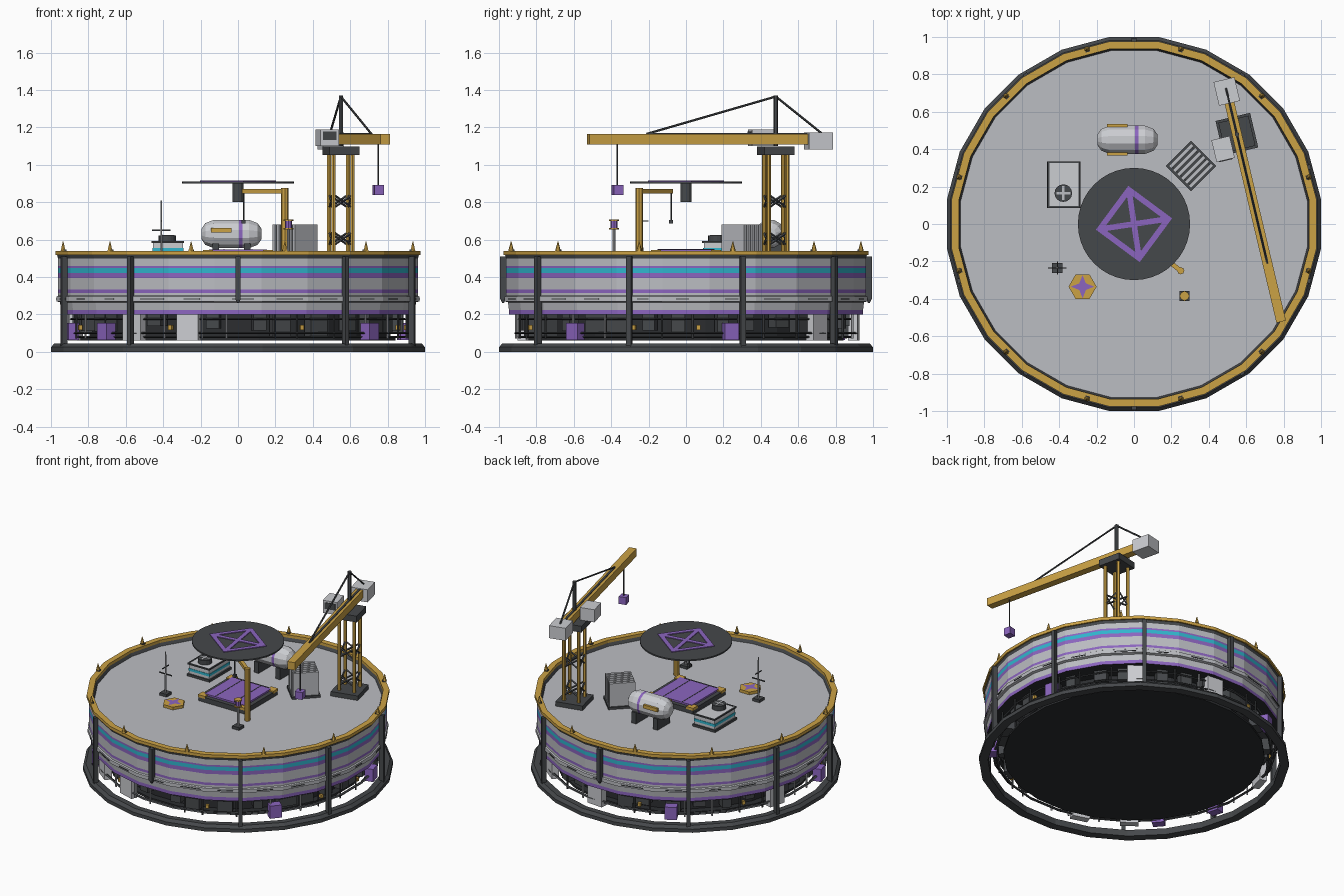
import bpy, bmesh, math, random
from mathutils import Vector, Matrix

random.seed(4)
if "Cube" in bpy.data.objects:
    bpy.data.objects.remove(bpy.data.objects["Cube"])


def material(name, r, g, b):
    m = bpy.data.materials.new(name)
    m.use_nodes = True
    m.diffuse_color = (r, g, b, 1)
    m.node_tree.nodes["Principled BSDF"].inputs["Base Color"].default_value = (r, g, b, 1)
    return m


GREY = material("light grey", .50, .51, .54)
PALE = material("pale grey", .60, .61, .64)
DARK = material("graphite", .06, .065, .07)
BLACK = material("near black", .025, .027, .03)
GOLD = material("gold", .60, .36, .06)
PURPLE = material("purple", .26, .13, .52)
CYAN = material("cyan", .03, .46, .61)
SIDES = 24


def finish(name, bm, mats):
    bmesh.ops.recalc_face_normals(bm, faces=bm.faces)
    me = bpy.data.meshes.new(name)
    bm.to_mesh(me)
    bm.free()
    for m in mats:
        me.materials.append(m)
    ob = bpy.data.objects.new(name, me)
    bpy.context.collection.objects.link(ob)
    return ob


def box(name, loc, size, mat, turn=0):
    bm = bmesh.new()
    bmesh.ops.create_cube(bm, size=1)
    bm.transform(Matrix.Translation(loc) @ Matrix.Rotation(math.radians(turn), 4, 'Z')
                 @ Matrix.Diagonal((*size, 1)))
    return finish(name, bm, [mat])


def rod(name, p, q, width, mat, sides=4, tip=None, spin=0):
    """Prism or cone from p to q."""
    p, q = Vector(p), Vector(q)
    d = q - p
    bm = bmesh.new()
    bmesh.ops.create_cone(bm, cap_ends=True, segments=sides, radius1=width,
                          radius2=width if tip is None else tip, depth=d.length)
    bm.transform(Matrix.Translation((p + q) / 2) @ d.to_track_quat('Z', 'Y').to_matrix().to_4x4()
                 @ Matrix.Rotation(math.radians(spin), 4, 'Z'))
    return finish(name, bm, [mat])


def lathe(name, profile, mats, sides=SIDES, closed=True, place=Matrix()):
    """Turn (radius, height, material) steps around z; the material fills the step after it."""
    bm = bmesh.new()
    rings = []
    for r, z, _ in profile:
        rings.append([bm.verts.new((r * math.cos((i + .5) * math.tau / sides),
                                    r * math.sin((i + .5) * math.tau / sides), z))
                      for i in range(sides)])
    steps = len(profile) if closed else len(profile) - 1
    for k in range(steps):
        a, b = rings[k], rings[(k + 1) % len(rings)]
        for i in range(sides):
            j = (i + 1) % sides
            bm.faces.new((a[i], a[j], b[j], b[i])).material_index = mats.index(profile[k][2])
    if not closed:
        for ring, m in ((rings[0], profile[0][2]), (rings[-1], profile[-1][2])):
            bm.faces.new(ring).material_index = mats.index(m)
    bm.transform(place)
    return finish(name, bm, mats)


def polar(r, deg, z):
    return (r * math.cos(math.radians(deg)), r * math.sin(math.radians(deg)), z)


# Ground ring, striped outer wall, rim and deck
lathe("base_ring", [(1.0086, 0, DARK), (1.0086, .025, DARK), (.99, .045, DARK),
                    (.95, .045, DARK), (.95, 0, DARK)], [DARK])
lathe("outer_wall", [(.955, .2, PURPLE), (.955, .225, GREY), (.96, .265, GREY), (.978, .27, GREY),
                     (.978, .295, GREY), (.97, .3, GREY), (.97, .315, PURPLE), (.97, .332, GREY),
                     (.97, .395, PURPLE), (.97, .422, CYAN), (.97, .448, PURPLE), (.97, .46, GREY),
                     (.97, .498, DARK), (.976, .52, DARK), (.945, .52, DARK), (.93, .49, DARK),
                     (.93, .2, BLACK)], [PURPLE, GREY, CYAN, DARK, BLACK])
lathe("rim", [(.985, .518, GOLD), (.985, .54, GOLD), (.945, .54, GOLD), (.945, .518, GOLD)], [GOLD])
lathe("deck", [(.945, .47, GREY), (.945, .5, GREY)], [GREY], closed=False)
lathe("under_floor", [(.94, .2, BLACK), (.94, .22, BLACK)], [BLACK], closed=False)
lathe("bottom_plate", [(.85, .06, BLACK), (.85, .075, BLACK)], [BLACK], closed=False)
lathe("inner_core", [(.8, .07, BLACK), (.8, .205, BLACK)], [BLACK], closed=False)

for i in range(SIDES):
    a = i * 360 / SIDES
    box("seam", polar(.971, a + random.uniform(-2, 2), .282), (.006, random.uniform(.06, .16), .005), DARK, a)

# Posts: the front and back ones stop short above the ground
for k in range(10):
    a = -90 + 36 * k
    short = k % 5 == 0
    low = .28 if short else .03
    box("wall_post", polar(.978, a, (low + .51) / 2), (.032, .026, .51 - low), DARK, a)
    if short:
        rod("post_tip", polar(.978, a, .28), polar(.978, a, .26), .018, DARK, 4, .006, a + 45)

# Rim spikes
for k in range(12):
    a = 15 + 30 * k
    rod("rim_spike", polar(.968, a, .54), polar(.968, a, .59), .015, GOLD, 6, .002)
    box("spike_clip", polar(.962, a, .543), (.02, .025, .008), DARK, a)

# Machinery under the wall
for a in (-40, -140, 15, 119, 195):
    box("purple_unit", polar(.92, a, .108), (.06, .08, .09), PURPLE, a)
for a in (-107, 51, 85, 165, 232):
    box("pale_panel", polar(.9, a, .13), (.05, .12, .14), PALE, a)
for i in range(30):
    a = i * 12 + random.uniform(-3, 3)
    h = random.uniform(.06, .12)
    box("dark_unit", polar(.85, a, .2 - h / 2), (.07, random.uniform(.05, .13), h), DARK, a)
    rod("hanger_pipe", polar(.91, a + 5, .07), polar(.91, a + 5, .21), .006, random.choice((GREY, DARK, DARK)), 6)
    if i % 4 == 0:
        box("gold_valve", polar(.9, a + 7, .13), (.02, .02, .025), GOLD, a)
for r, z in ((.9, .075), (.92, .095), (.9, .17)):
    lathe("pipe_ring", [(r, z, DARK), (r + .01, z + .005, DARK), (r, z + .01, DARK), (r - .01, z + .005, DARK)], [DARK])

# Landing disc with a framed cross
rod("landing_disc", (0, 0, .9), (0, 0, .91), .3, DARK, 40)
rod("disc_hub", (0, 0, .8), (0, 0, .9), .03, DARK, 12)
corners = [polar(.185, 8.5 + 90 * k, .912) for k in range(4)]


def stripe(name, p, q, extra):
    p, q = Vector(p), Vector(q)
    d = q - p
    box(name, (p + q) / 2, (d.length + extra, .03, .006), PURPLE, math.degrees(math.atan2(d.y, d.x)))


for k in range(4):
    stripe("disc_frame", corners[k], corners[(k + 1) % 4], .03)
for k in range(2):
    stripe("disc_cross", corners[k], corners[k + 2], 0)

# Cargo platform in the middle of the deck
box("platform_base", (0, 0, .515), (.37, .37, .04), DARK)
box("platform_top", (0, 0, .54), (.31, .31, .014), PURPLE)
for x in (-.16, .16):
    for y in (-.16, .16):
        box("platform_corner", (x, y, .535), (.055, .055, .018), GOLD)
for x in (-.075, .075):
    box("platform_line", (x, 0, .5475), (.006, .3, .002), DARK)

# Davit with hook
rod("davit_pole", (.25, -.25, .5), (.25, -.25, .875), .019, GOLD, 8)
rod("davit_arm", (.255, -.254, .858), (.03, -.08, .858), .017, GOLD, 4, spin=45)
rod("davit_cable", (.03, -.08, .85), (.03, -.08, .7), .004, DARK, 6)
box("davit_hook", (.03, -.08, .695), (.022, .022, .02), DARK)

# Storage tank
to_x = Matrix.Translation((-.035, .45, .63)) @ Matrix.Rotation(math.pi / 2, 4, 'Y')
tank = lathe("tank", [(.03, -.16, PALE), (.06, -.14, PALE), (.078, -.095, PALE), (.078, .04, PURPLE),
                      (.078, .058, PALE), (.078, .095, PALE), (.06, .14, PALE), (.03, .16, PALE)],
             [PALE, PURPLE], 12, False, to_x)
for y in (-.077, .077):
    box("tank_plate", (-.09, .45 + y, .65), (.11, .016, .025), GOLD)
for x in (-.12, .05):
    box("tank_saddle", (x, .45, .54), (.035, .14, .08), DARK)

# Finned cooler
box("cooler_core", (.305, .31, .58), (.15, .15, .17), DARK, 45)
for k in range(6):
    t = (k - 2.5) * .03 * math.sqrt(.5)
    box("cooler_fin", (.305 + t, .31 - t, .59), (.17, .019, .18), GREY, 45)
box("cooler_base", (.305, .31, .508), (.19, .19, .016), DARK, 45)

# Fan unit
box("fan_unit_base", (-.375, .21, .508), (.18, .25, .016), DARK)
box("fan_unit", (-.375, .21, .55), (.16, .23, .08), PALE)
box("fan_unit_stripe", (-.375, .21, .545), (.166, .236, .018), CYAN)
for s in (-1, 1):
    box("fan_unit_edge", (-.375 + s * .082, .21, .588), (.01, .25, .01), DARK)
    box("fan_unit_edge", (-.375, .21 + s * .12, .588), (.17, .01, .01), DARK)
rod("fan_housing", (-.378, .165, .59), (-.378, .165, .622), .047, DARK, 16)
for s in ((.075, .012, .004), (.012, .075, .004)):
    box("fan_blade", (-.378, .165, .623), s, GREY)

# Antenna
box("antenna_base", (-.41, -.235, .51), (.055, .055, .02), DARK)
rod("antenna_mast", (-.41, -.235, .5), (-.41, -.235, .81), .007, GREY, 6, .004)
box("antenna_bar", (-.41, -.235, .65), (.1, .006, .007), DARK)
box("antenna_bar", (-.41, -.235, .7), (.006, .07, .006), DARK)

# Hexagonal marker with a four-point star
rod("hex_marker", (-.275, -.335, .5), (-.275, -.335, .52), .075, GOLD, 6, spin=90)
bm = bmesh.new()
bm.faces.new([bm.verts.new(Vector(polar(.062 if k % 2 == 0 else .025, 45 * k, .523)) + Vector((-.275, -.335, 0)))
              for k in range(8)])
finish("marker_star", bm, [PURPLE])

# Beacon
box("beacon_base", (.27, -.385, .51), (.055, .055, .02), DARK)
rod("beacon_pole", (.27, -.385, .5), (.27, -.385, .66), .008, GREY, 8)
rod("beacon_lamp", (.27, -.385, .66), (.27, -.385, .7), .018, PURPLE, 8)
for z in (.655, .7):
    rod("beacon_collar", (.27, -.385, z), (.27, -.385, z + .008), .026, GOLD, 8)

# Tower crane, placed in its own turned frame with the jib along -y
TURN = 13.3
FRAME = Matrix.Translation((.55, .48, 0)) @ Matrix.Rotation(math.radians(TURN), 4, 'Z')


def at(x, y, z):
    return FRAME @ Vector((x, y, z))


box("crane_base", at(0, 0, .515), (.19, .19, .035), DARK, TURN)
box("crane_turntable", at(0, 0, 1.075), (.165, .165, .045), DARK, TURN)
legs = [(-.052, -.052), (.052, -.052), (.052, .052), (-.052, .052)]
for k in range(4):
    a, b = legs[k], legs[(k + 1) % 4]
    rod("crane_leg", at(*a, .52), at(*a, 1.06), .012, GOLD, 6)
    for z in (.57, .77):
        rod("crane_brace", at(*a, z), at(*b, z + .07), .006, DARK)
        rod("crane_brace", at(*b, z), at(*a, z + .07), .006, DARK)
box("crane_jib", at(0, -.43, 1.137), (.052, 1.2, .055), GOLD, TURN)
box("jib_rail", at(0, -.25, 1.166), (.014, .9, .006), DARK, TURN)
box("counterweight", at(0, .235, 1.128), (.115, .13, .09), PALE, TURN)
box("crane_cab", at(-.09, -.06, 1.145), (.1, .12, .09), PALE, TURN)
box("cab_window", at(-.09, -.121, 1.155), (.075, .006, .045), DARK, TURN)
rod("crane_mast", at(0, 0, 1.1), at(0, 0, 1.37), .013, DARK, 6)
rod("front_stay", at(0, 0, 1.365), at(0, -.71, 1.165), .006, DARK, 6)
rod("rear_stay", at(0, 0, 1.365), at(0, .25, 1.17), .006, DARK, 6)
rod("hoist_cable", at(0, -.87, 1.12), at(0, -.87, .885), .004, DARK, 6)
box("hoist_load", at(0, -.87, .865), (.052, .052, .052), PURPLE, TURN)
